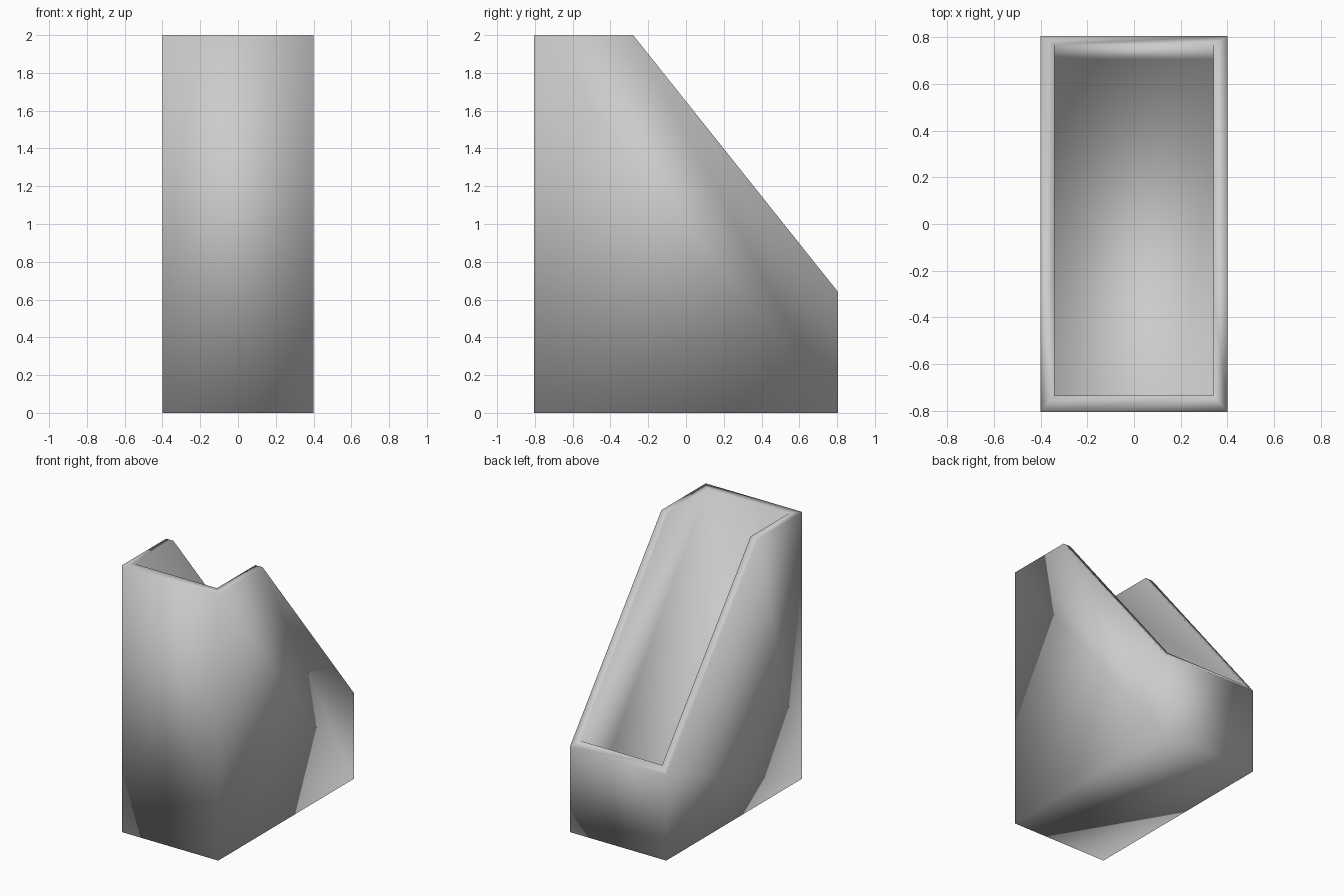
import bpy
import bmesh

cube = bpy.data.objects.get("Cube")
if cube:
    bpy.data.objects.remove(cube, do_unlink=True)

# Overall sizes
HALF_W, HALF_D, HEIGHT = 0.40, 0.805, 2.0
SLOPE_Y, BACK_Z = -0.28, 0.64
WALL, FLOOR_Z = 0.06, 0.06


def rim_z(y):
    """Height of the rim: level at the front, then sloping down to the back."""
    if y <= SLOPE_Y:
        return HEIGHT
    return HEIGHT + (BACK_Z - HEIGHT) * (y - SLOPE_Y) / (HALF_D - SLOPE_Y)


# Plain grey plastic
grey = bpy.data.materials.new("grey_plastic")
grey.use_nodes = True
colour = (0.6, 0.6, 0.6, 1)
grey.diffuse_color = colour
grey.node_tree.nodes["Principled BSDF"].inputs["Base Color"].default_value = colour

bm = bmesh.new()


def ring(half_w, depths, height):
    """Loop of vertices up the left side and back down the right side."""
    left = [bm.verts.new((half_w, y, height(y))) for y in depths]
    right = [bm.verts.new((-half_w, y, height(y))) for y in depths]
    return left + right[::-1]


inner_w = HALF_W - WALL
front_in, back_in, back_floor = -0.735, 0.768, 0.705
base = ring(HALF_W, (-HALF_D, HALF_D), lambda y: 0)
outer = ring(HALF_W, (-HALF_D, SLOPE_Y, HALF_D), rim_z)
inner = ring(inner_w, (front_in, SLOPE_Y, back_in), rim_z)
floor = ring(inner_w, (front_in, back_floor), lambda y: FLOOR_Z)

# Outer and inner walls: two pentagon sides, a back and a front
for low, top in ((base, outer), (floor, inner)):
    bm.faces.new((low[0], low[1], top[2], top[1], top[0]))
    bm.faces.new((low[1], low[2], top[3], top[2]))
    bm.faces.new((low[2], low[3], top[5], top[4], top[3]))
    bm.faces.new((low[3], low[0], top[0], top[5]))
    bm.faces.new(low)

# Rim joining the two shells
for i in range(6):
    j = (i + 1) % 6
    bm.faces.new((outer[i], outer[j], inner[j], inner[i]))

bmesh.ops.recalc_face_normals(bm, faces=bm.faces)
for face in bm.faces:
    face.smooth = True

mesh = bpy.data.meshes.new("file_holder")
bm.to_mesh(mesh)
bm.free()
mesh.materials.append(grey)
holder = bpy.data.objects.new("file_holder", mesh)
bpy.context.collection.objects.link(holder)
